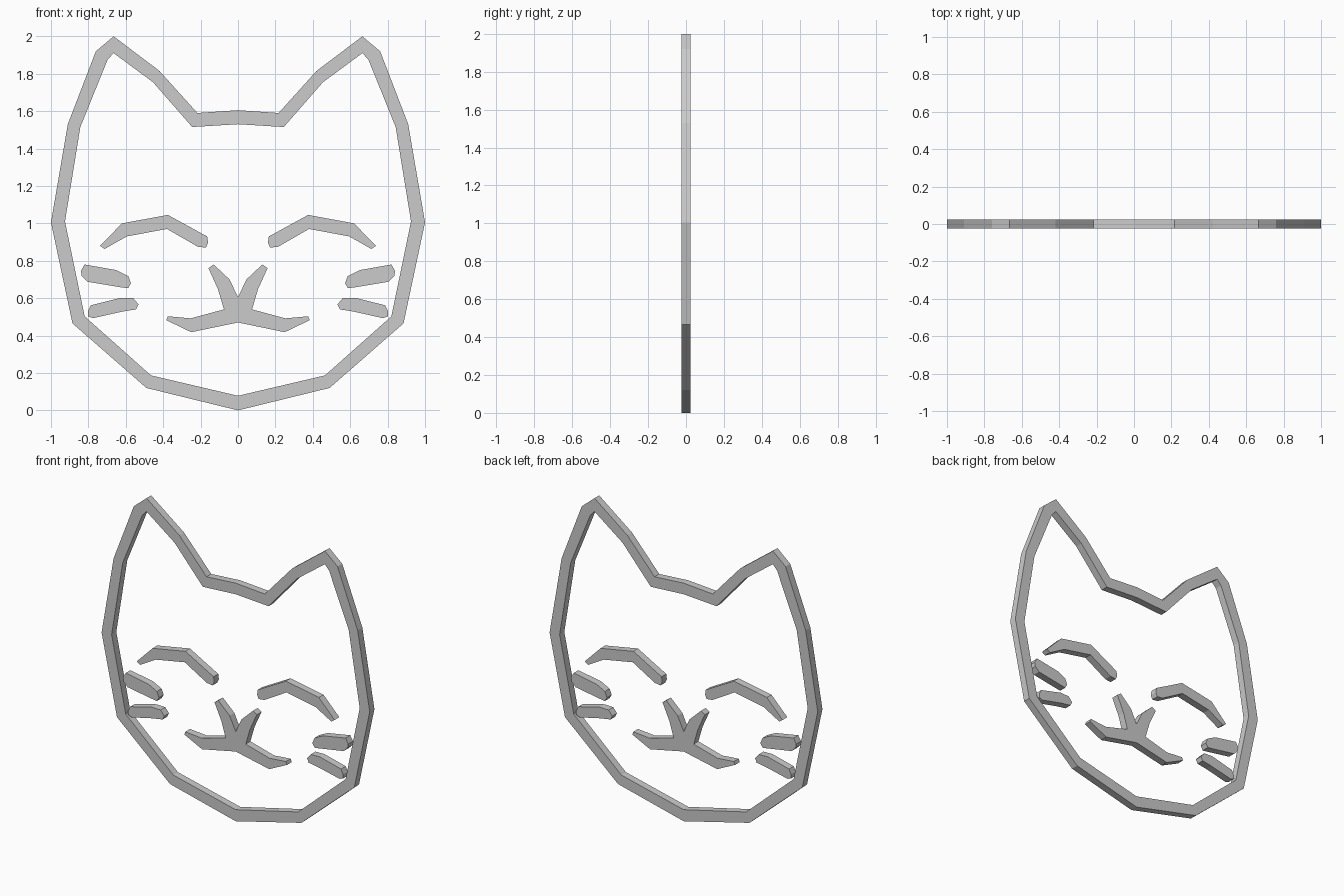
import bpy, bmesh

if "Cube" in bpy.data.objects:
    bpy.data.objects.remove(bpy.data.objects["Cube"])

HALF = 0.025  # half the plate thickness


def solid(name, faces, mirror=False):
    """Extrude flat faces, given as lists of (x, z), into a plate centred on y = 0."""
    bm = bmesh.new()
    for f in faces:
        bm.faces.new([bm.verts.new((x, -HALF, z)) for x, z in f])
    bmesh.ops.remove_doubles(bm, verts=bm.verts, dist=1e-5)
    res = bmesh.ops.extrude_face_region(bm, geom=bm.faces[:], use_keep_orig=True)
    for v in res["geom"]:
        if isinstance(v, bmesh.types.BMVert):
            v.co.y = HALF
    bmesh.ops.recalc_face_normals(bm, faces=bm.faces)
    me = bpy.data.meshes.new(name)
    bm.to_mesh(me)
    bm.free()
    ob = bpy.data.objects.new(name, me)
    bpy.context.collection.objects.link(ob)
    if mirror:
        ob.modifiers.new("Mirror", "MIRROR").use_mirror_merge = False
    return ob


def both_sides(half):
    """Complete a half outline that starts and ends on x = 0."""
    return half + [(-x, z) for x, z in half[-2:0:-1]]


# Head outline: a ring of quads between outer and inner contours
outer = both_sides([(0, 0), (.49, .12), (.885, .465), (1, 1.005), (.91, 1.53),
                    (.76, 1.92), (.665, 2), (.42, 1.815), (.217, 1.59), (0, 1.605)])
inner = both_sides([(0, .078), (.465, .187), (.82, .503), (.925, 1.01), (.843, 1.515),
                    (.697, 1.875), (.665, 1.91), (.455, 1.755), (.245, 1.515), (0, 1.53)])
n = len(outer)
solid("head_outline", [[outer[i], outer[(i + 1) % n], inner[(i + 1) % n], inner[i]]
                       for i in range(n)])

# Nose and mouth
solid("nose_and_mouth", [both_sides([
    (0, .605), (.045, .70), (.13, .78), (.158, .76), (.107, .648), (.075, .54),
    (.253, .492), (.375, .503), (.383, .482), (.25, .418), (0, .47)])])

# Closed eyes
solid("eyes", [[(.165, .93), (.375, 1.045), (.62, 1), (.738, .88), (.713, .863),
                (.595, .93), (.38, .97), (.215, .875), (.172, .87), (.16, .895)]], True)

# Whiskers
solid("upper_whiskers", [[(.82, .78), (.65, .75), (.587, .718), (.572, .68), (.588, .653),
                          (.625, .658), (.805, .688), (.835, .717), (.84, .745)]], True)
solid("lower_whiskers", [[(.802, .53), (.786, .562), (.626, .602), (.56, .60), (.532, .567),
                          (.545, .54), (.62, .528), (.775, .493), (.802, .503)]], True)
